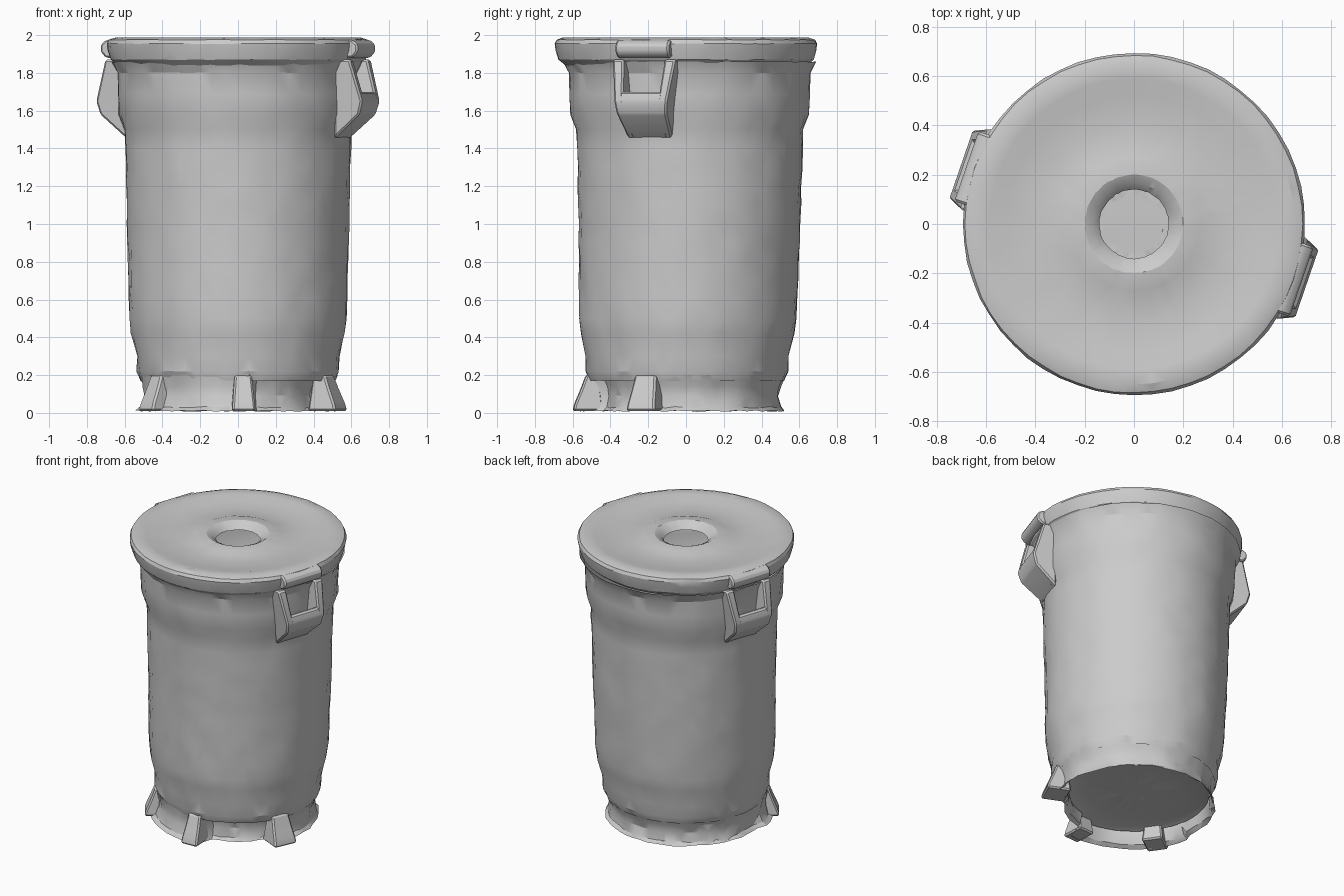
import bpy, bmesh, math, random
from mathutils import Vector

random.seed(4)
old = bpy.data.objects.get("Cube")
if old:
    bpy.data.objects.remove(old)

grey = bpy.data.materials.new("worn grey")
grey.use_nodes = True
grey.diffuse_color = (0.6, 0.6, 0.6, 1)
grey.node_tree.nodes["Principled BSDF"].inputs["Base Color"].default_value = (0.6, 0.6, 0.6, 1)

SEGMENTS = 56


def finish(bm, name, smooth=25):
    bmesh.ops.recalc_face_normals(bm, faces=bm.faces)
    mesh = bpy.data.meshes.new(name)
    bm.to_mesh(mesh)
    bm.free()
    mesh.materials.append(grey)
    obj = bpy.data.objects.new(name, mesh)
    bpy.context.collection.objects.link(obj)
    bpy.ops.object.select_all(action="DESELECT")
    obj.select_set(True)
    bpy.context.view_layer.objects.active = obj
    bpy.ops.object.shade_smooth_by_angle(angle=math.radians(smooth))
    return obj


def lathe(name, rings, rough=0.004, shape=None, cap=False):
    """Spin (radius, height) rings into a dented skin; shape(angle, r, z) may bend it."""
    bm = bmesh.new()
    rows = []
    for r, z in rings:
        row = []
        for i in range(SEGMENTS):
            a = math.tau * i / SEGMENTS
            rr, zz = shape(a, r, z) if shape else (r, z)
            rr += random.uniform(-rough, rough)
            zz += random.uniform(-rough, rough) * 0.6
            row.append(bm.verts.new((rr * math.cos(a), rr * math.sin(a), zz)))
        rows.append(row)
    for low, high in zip(rows, rows[1:]):
        for i in range(SEGMENTS):
            j = (i + 1) % SEGMENTS
            bm.faces.new((low[i], low[j], high[j], high[i]))
    if cap:
        bm.faces.new(rows[-1])
    bmesh.ops.triangulate(bm, faces=bm.faces)
    return finish(bm, name)


def slab(name, outline, t0, t1, angle, narrow=0.0):
    """Extrude a (radius, height) outline sideways, then turn it about the can."""
    bm = bmesh.new()
    out = Vector((math.cos(angle), math.sin(angle), 0))
    side = Vector((-math.sin(angle), math.cos(angle), 0))
    top = max(z for r, z in outline)
    ends = []
    for t in (t0, t1):
        ends.append([bm.verts.new(out * r + side * t * (1 - narrow * (top - z))
                                  + Vector((0, 0, z))) for r, z in outline])
    n = len(outline)
    for i in range(n):
        j = (i + 1) % n
        bm.faces.new((ends[0][i], ends[0][j], ends[1][j], ends[1][i]))
    for end in ends:
        bm.faces.new(end)
    bmesh.ops.recalc_face_normals(bm, faces=bm.faces)
    bmesh.ops.bevel(bm, geom=bm.edges[:], offset=0.01, segments=1, affect="EDGES")
    return finish(bm, name)


# Body: tapering wall with a step under the rim and a pinched foot
def lean(a, r, z):
    back = math.sin(a)
    return r + 0.02 * back * min(1, z), z


corners = [(0.515, 0.17), (0.535, 0.22), (0.535, 0.3), (0.565, 0.42), (0.575, 0.5),
           (0.6, 1.5), (0.63, 1.58), (0.64, 1.8), (0.67, 1.86)]
wall = []
for (r0, z0), (r1, z1) in zip(corners, corners[1:]):
    steps = max(1, round((z1 - z0) / 0.1))
    wall += [(r0 + (r1 - r0) * k / steps, z0 + (z1 - z0) * k / steps) for k in range(steps)]
lathe("body", wall + corners[-1:], shape=lean)


# Lid: rolled edge, sunken disc and a raised collar round the open centre
lathe("lid", [(0.64, 1.84), (0.675, 1.87), (0.69, 1.92), (0.695, 1.955), (0.685, 1.975),
              (0.65, 1.987), (0.59, 1.984), (0.52, 1.967), (0.41, 1.964), (0.31, 1.964),
              (0.27, 1.978), (0.2, 1.984), (0.165, 1.967), (0.14, 1.94)], rough=0.002)


# Base: ragged skirt, pushed in between the two front feet
def skirt(a, r, z):
    deg = math.degrees(a)
    if 278 < deg < 338:
        r -= 0.07
    elif 190 < deg <= 278:
        r += 0.04 * (1 - z / 0.2)
    return r, z


lathe("base_skirt", [(0.52, 0.01), (0.5, 0.03), (0.49, 0.09), (0.5, 0.14), (0.525, 0.2)],
      rough=0.007, shape=skirt)
lathe("floor", [(0.485, 0.1), (0.45, 0.11), (0.3, 0.12), (0.12, 0.12)],
      rough=0.001, shape=lambda a, r, z: (skirt(a, r, 0.2)[0] if r > 0.4 else r, z), cap=True)

# Feet: flared blocks at the foot of the wall
foot = [(0.44, 0.01), (0.6, 0.01), (0.59, 0.05), (0.56, 0.12), (0.53, 0.2), (0.46, 0.2)]
for name, degrees, half in (("front_foot", -87, 0.045), ("left_foot", -24, 0.06),
                            ("right_foot", 215, 0.05)):
    slab(name, foot, -half, half, math.radians(degrees), narrow=-2)

# Handles: two slanted arms, a lower bar on a tapered bracket, and a lid tab above
arm = [(0.6, 1.87), (0.685, 1.87), (0.745, 1.65), (0.725, 1.58), (0.58, 1.45)]
bar = [(0.58, 1.64), (0.68, 1.64), (0.7, 1.7), (0.73, 1.7), (0.745, 1.65), (0.725, 1.58), (0.58, 1.45)]
tab = [(0.6, 1.88), (0.69, 1.88), (0.72, 1.91), (0.72, 1.95), (0.69, 1.975), (0.6, 1.975)]
for side, degrees in (("left", -19), ("right", 161)):
    a = math.radians(degrees)
    slab(side + "_handle_arm_back", arm, 0.115, 0.175, a, narrow=0.7)
    slab(side + "_handle_arm_front", arm, -0.175, -0.115, a, narrow=0.7)
    slab(side + "_handle_bar", bar, -0.14, 0.14, a, narrow=1.2)
    slab(side + "_lid_tab", tab, -0.15, 0.15, a)
